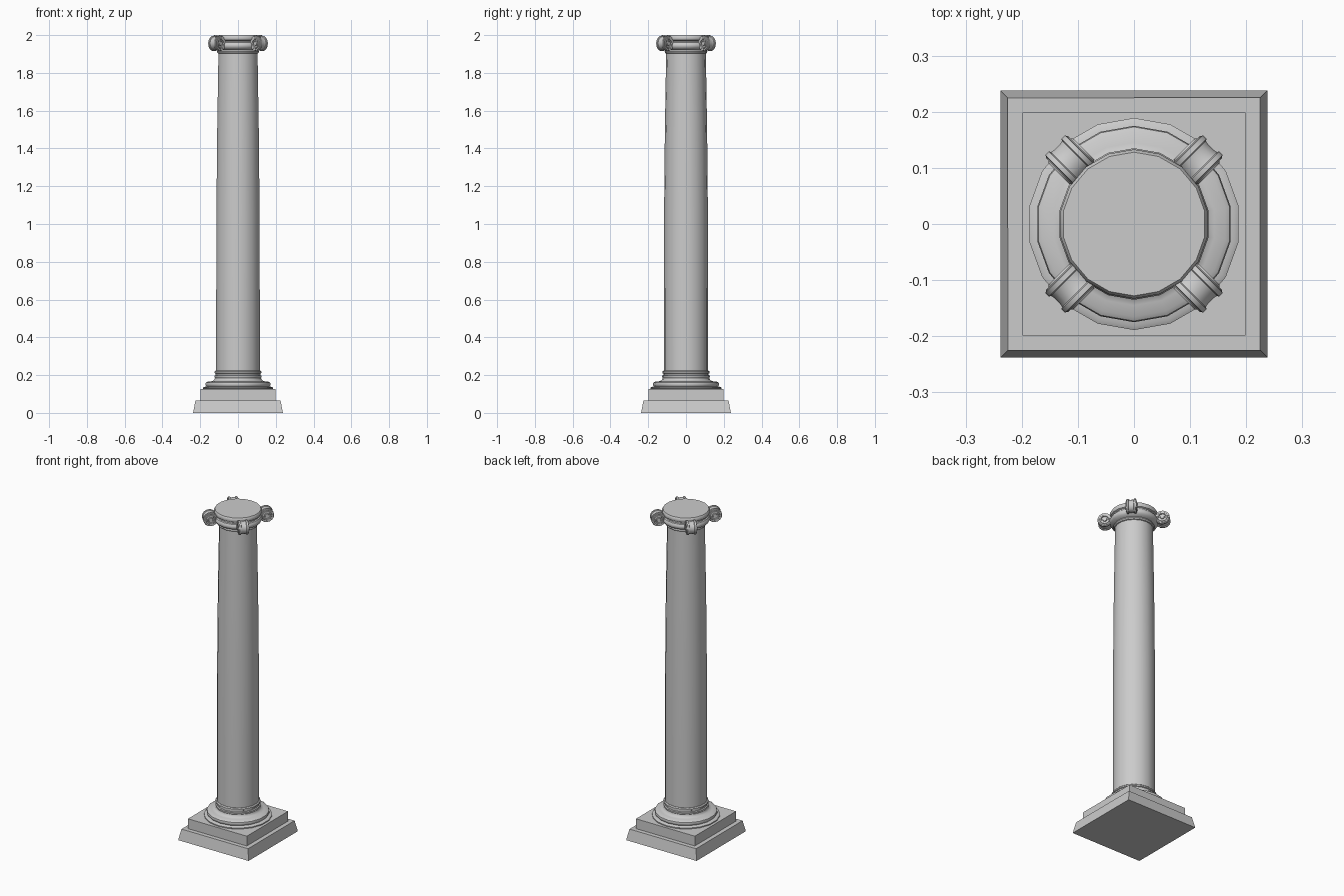
import bpy, bmesh, math
from mathutils import Matrix

if "Cube" in bpy.data.objects:
    bpy.data.objects.remove(bpy.data.objects["Cube"])

SIDES = 18


def finish(name, bm, smooth=True):
    bmesh.ops.recalc_face_normals(bm, faces=bm.faces)
    mesh = bpy.data.meshes.new(name)
    bm.to_mesh(mesh)
    bm.free()
    ob = bpy.data.objects.new(name, mesh)
    bpy.context.collection.objects.link(ob)
    if smooth:
        bpy.ops.object.select_all(action='DESELECT')
        ob.select_set(True)
        bpy.context.view_layer.objects.active = ob
        bpy.ops.object.shade_smooth_by_angle(angle=math.radians(35))
    return ob


def lathe(name, profile, sides=SIDES, matrix=Matrix()):
    """Closed solid of revolution about z from (radius, z) points."""
    bm = bmesh.new()
    rings = []
    for r, z in profile:
        angles = [math.pi / 2 + 2 * math.pi * i / sides for i in range(sides)]
        rings.append([bm.verts.new((r * math.cos(a), r * math.sin(a), z)) for a in angles])
    for a, b in zip(rings, rings[1:]):
        for i in range(sides):
            j = (i + 1) % sides
            bm.faces.new((a[i], a[j], b[j], b[i]))
    bm.faces.new(rings[0])
    bm.faces.new(rings[-1])
    bm.transform(matrix)
    return finish(name, bm)


def block(name, bottom, top, z0, z1):
    """Square block with optional taper, sizes are half widths."""
    bm = bmesh.new()
    bmesh.ops.create_cone(bm, cap_ends=True, segments=4, radius1=bottom * math.sqrt(2),
                          radius2=top * math.sqrt(2), depth=z1 - z0,
                          matrix=Matrix.Translation((0, 0, (z0 + z1) / 2))
                          @ Matrix.Rotation(math.pi / 4, 4, 'Z'))
    # align the corners with the diagonals
    v = max(bm.verts, key=lambda p: p.co.x)
    if abs(v.co.y) < 0.01:
        bm.transform(Matrix.Rotation(math.pi / 4, 4, 'Z'))
    return finish(name, bm, False)


# Square plinth
block("plinth_lower", 0.238, 0.225, 0, 0.066)
block("plinth_upper", 0.199, 0.199, 0.066, 0.126)

# Round base mouldings
lathe("base_moulding", [
    (0.182, 0.124), (0.189, 0.128), (0.189, 0.134), (0.182, 0.138), (0.168, 0.139),
    (0.173, 0.144), (0.175, 0.152), (0.173, 0.160), (0.165, 0.165), (0.145, 0.167),
    (0.132, 0.171), (0.126, 0.178), (0.124, 0.186), (0.126, 0.190), (0.126, 0.197),
    (0.120, 0.200), (0.120, 0.208), (0.125, 0.211), (0.125, 0.219), (0.119, 0.224)])

# Shaft with a gentle swelling
lathe("shaft", [(0.117, 0.21), (0.117, 0.62), (0.116, 1.05), (0.112, 1.48), (0.105, 1.91)])

# Capital mouldings and top disc
lathe("capital", [
    (0.104, 1.902), (0.110, 1.905), (0.113, 1.912), (0.110, 1.920), (0.116, 1.923),
    (0.129, 1.930), (0.135, 1.940), (0.135, 1.950), (0.129, 1.960), (0.122, 1.963),
    (0.122, 1.970), (0.130, 1.974), (0.133, 1.980), (0.133, 1.992), (0.128, 2.0)])

# Corner scrolls: rimmed spool with ringed ends, axis tangential to the column
half = [(0.011, 0.031), (0.013, 0.025), (0.019, 0.025), (0.021, 0.031), (0.027, 0.031),
        (0.029, 0.028), (0.036, 0.028), (0.037, 0.026), (0.041, 0.025), (0.041, 0.016),
        (0.037, 0.014), (0.036, 0.008)]
spool = [(r, -t) for r, t in half] + list(reversed(half))
for i, place in enumerate(("back_right", "back_left", "front_left", "front_right")):
    m = (Matrix.Rotation(math.pi / 4 + i * math.pi / 2, 4, 'Z')
         @ Matrix.Translation((0.158, 0, 1.956)) @ Matrix.Rotation(math.pi / 2, 4, 'X'))
    lathe("scroll_" + place, spool, 16, m)
